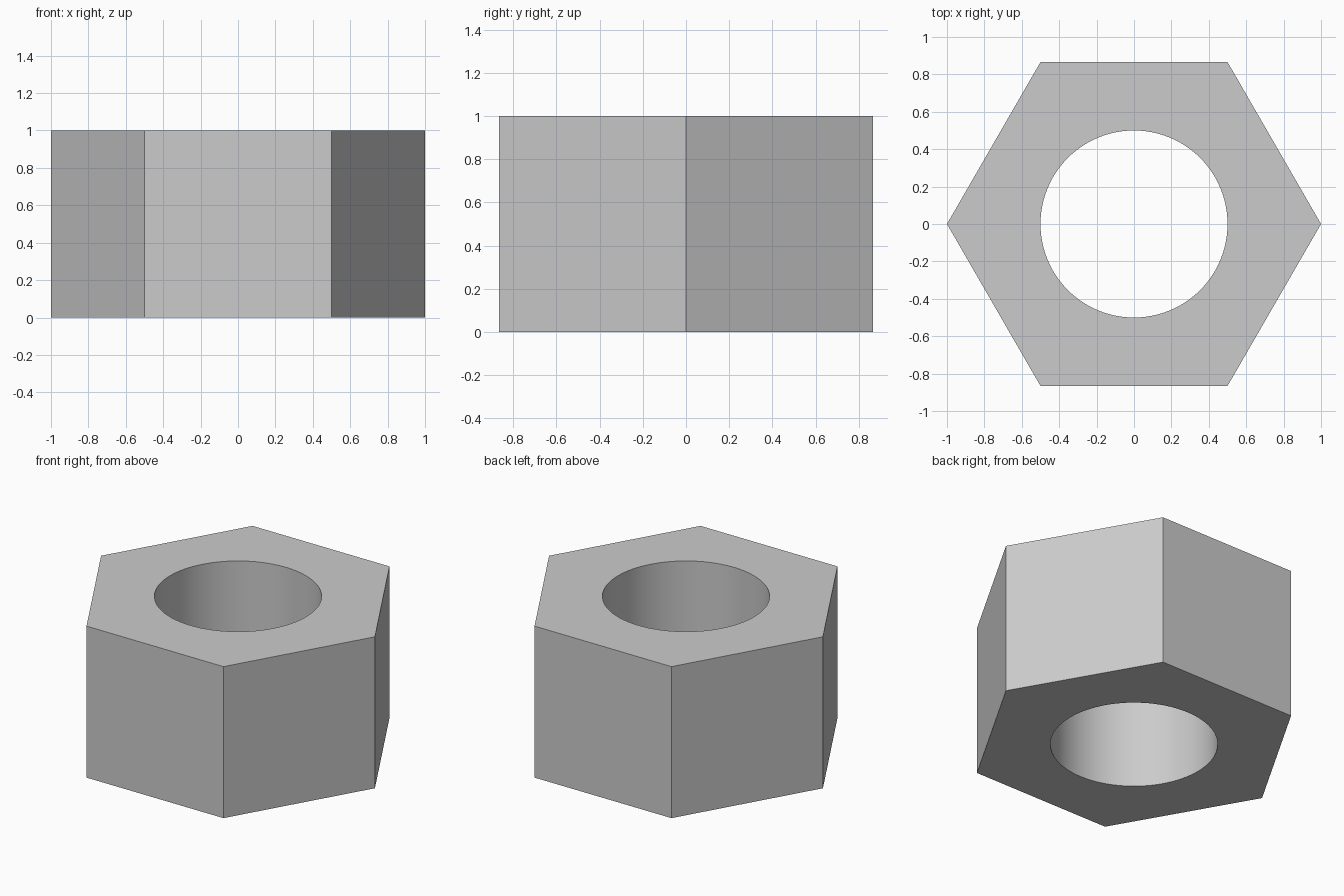
import bpy, bmesh
from math import cos, sin, tau

if "Cube" in bpy.data.objects:
    bpy.data.objects.remove(bpy.data.objects["Cube"])

SIDES, ARC = 6, 16            # hexagon sides, bore segments per side
OUTER, BORE, HEIGHT = 1.0, 0.5, 1.0


def ring(bm, count, radius, z):
    return [bm.verts.new((radius * cos(tau * i / count), radius * sin(tau * i / count), z))
            for i in range(count)]


def wall(bm, low, high):
    n = len(low)
    return [bm.faces.new((low[i], low[(i + 1) % n], high[(i + 1) % n], high[i]))
            for i in range(n)]


bm = bmesh.new()
n = SIDES * ARC
hexes = [ring(bm, SIDES, OUTER, z) for z in (0, HEIGHT)]
bores = [ring(bm, n, BORE, z) for z in (0, HEIGHT)]

# Flat outer sides and round bore
wall(bm, *hexes)
for f in wall(bm, *bores):
    f.smooth = True

# Top and bottom faces, one sector per hexagon side
for outer, inner in zip(hexes, bores):
    for s in range(SIDES):
        arc = [inner[(s * ARC + j) % n] for j in range(ARC, -1, -1)]
        bm.faces.new([outer[s], outer[(s + 1) % SIDES]] + arc)

bmesh.ops.recalc_face_normals(bm, faces=bm.faces[:])
mesh = bpy.data.meshes.new("hex_nut")
bm.to_mesh(mesh)
bm.free()

nut = bpy.data.objects.new("hex_nut", mesh)
bpy.context.collection.objects.link(nut)

# Smooth bore, crisp rims and corners
bpy.context.view_layer.objects.active = nut
nut.select_set(True)
bpy.ops.object.shade_smooth_by_angle(angle=0.5)
